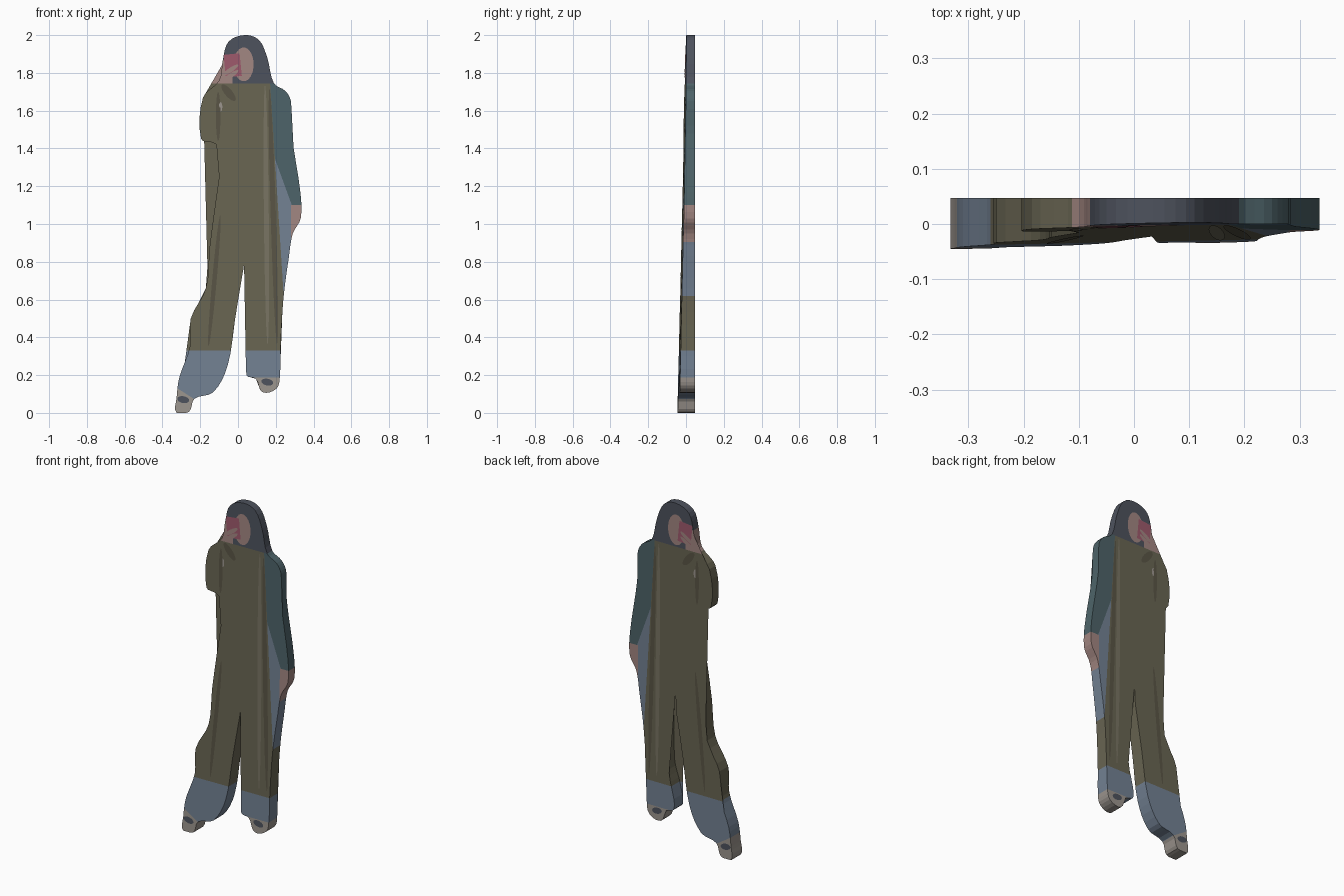
import bpy, bmesh
from math import cos, sin, tau
from mathutils import Vector

if "Cube" in bpy.data.objects:
    bpy.data.objects.remove(bpy.data.objects["Cube"])

BACK = 0.047
OLIVE, FOLD, PALE = (0.14, 0.13, 0.085), (0.1, 0.09, 0.06), (0.19, 0.175, 0.125)
TEAL, DENIM = (0.075, 0.125, 0.14), (0.17, 0.22, 0.29)
SKIN, HAIR, PINK, SHOE = (0.36, 0.24, 0.22), (0.075, 0.085, 0.11), (0.34, 0.1, 0.15), (0.33, 0.3, 0.27)

# Silhouette key points, clockwise from the crown
KEYS = [(0.035, 2), (0.11, 1.975), (0.155, 1.88), (0.19, 1.745), (0.25, 1.705), (0.28, 1.65), (0.284, 1.48),
        (0.33, 1.17), (0.332, 1.03), (0.29, 0.95), (0.27, 0.83), (0.24, 0.6), (0.225, 0.33), (0.222, 0.2),
        (0.205, 0.13), (0.13, 0.11), (0.095, 0.18), (0.045, 0.2), (0.06, 0.32), (0.093, 0.45), (0.088, 0.8),
        (0.055, 0.89), (0.03, 0.77), (-0.015, 0.5), (-0.055, 0.25), (-0.13, 0.11), (-0.23, 0.075), (-0.26, 0.005),
        (-0.325, 0), (-0.325, 0.08), (-0.31, 0.19), (-0.255, 0.35), (-0.25, 0.5), (-0.17, 0.66), (-0.15, 0.88),
        (-0.1, 1.25), (-0.08, 1.38), (-0.13, 1.43), (-0.195, 1.45), (-0.185, 1.67), (-0.1, 1.76), (-0.08, 1.87),
        (-0.05, 1.965)]


def smooth_loop(keys, steps=4):
    """Closed Hermite curve through the key points."""
    k = [Vector(p) for p in keys]
    n, out = len(k), []
    for i in range(n):
        a, b = k[i], k[(i + 1) % n]
        size = (b - a).length
        ta = (b - k[i - 1]).normalized() * size
        tb = (k[(i + 2) % n] - a).normalized() * size
        for s in range(steps):
            t = s / steps
            p = (a * (2*t**3 - 3*t*t + 1) + ta * (t**3 - 2*t*t + t)
                 + b * (3*t*t - 2*t**3) + tb * (t**3 - t*t))
            out.append((max(-0.337, min(0.337, p.x)), max(0, min(2, p.y))))
    return out


def slab(pts, lift=0.0, walls=True):
    """Sloping front face and flat back face (pts clockwise), with or without side walls."""
    bm = bmesh.new()
    front = [bm.verts.new((x, -0.039 + 0.02 * (x + z) - lift, z)) for x, z in pts]
    back = [bm.verts.new((x, BACK + lift, z)) for x, z in pts]
    bm.faces.new(front[::-1])
    bm.faces.new(back)
    if walls:
        for i in range(len(pts)):
            bm.faces.new((front[i - 1], front[i], back[i], back[i - 1]))
    bmesh.ops.triangulate(bm, faces=[f for f in bm.faces if len(f.verts) > 4])
    return bm


def cut(bm, p, q):
    """Split along the line p-q; returns the pieces left and right of it."""
    normal = (p[1] - q[1], 0, q[0] - p[0])
    pieces = []
    for left in (True, False):
        part = bm.copy()
        bmesh.ops.bisect_plane(part, geom=part.verts[:] + part.edges[:] + part.faces[:],
                               plane_co=(p[0], 0, p[1]), plane_no=normal, clear_inner=left, clear_outer=not left)
        pieces.append(part)
    return pieces


def level(bm, z):
    return cut(bm, (0, z), (1, z))


def upright(bm, x):
    return cut(bm, (x, 0), (x, 1))


def finish(name, bm, color):
    mesh = bpy.data.meshes.new(name)
    bm.to_mesh(mesh)
    mat = bpy.data.materials.new(name + "_colour")
    mat.diffuse_color = (*color, 1)
    mat.use_nodes = True
    mat.node_tree.nodes["Principled BSDF"].inputs["Base Color"].default_value = mat.diffuse_color
    mesh.materials.append(mat)
    bpy.context.collection.objects.link(bpy.data.objects.new(name, mesh))


def patch(name, color, x, z, rx, rz, tilt=0.0, sides=20, lift=0.001):
    """Flat oval (or box, with 4 sides) laid on the front and back."""
    pts = []
    for i in range(sides):
        a = -tau * (i + 0.5) / sides
        u, v = rx * cos(a), rz * sin(a)
        pts.append((x + u * cos(tilt) - v * sin(tilt), z + u * sin(tilt) + v * cos(tilt)))
    finish(name, slab(pts, lift, False), color)


# Cut the figure along the garment seams
figure = slab(smooth_loop(KEYS))
head, body = level(figure, 1.745)
body, lower = level(body, 0.33)
overalls, side = cut(body, (0.243, 0.6), (0.17, 1.745))
side_up, side_low = level(side, 1.1)
arm_jeans, arm = cut(side_up, (0.285, 1.1), (0.205, 1.32))
thigh, hand = upright(side_low, 0.28)
left, right = upright(lower, 0)
left_cuff, left_shoe = cut(left, (-0.305, 0.12), (-0.235, 0.075))
right_cuff, right_shoe = level(right, 0.187)
hand_side, hair = upright(head, -0.03)
hair_side, raised_hand = level(hand_side, 1.87)

for name, bm, color in [
        ("hair", hair, HAIR), ("hair_side", hair_side, HAIR), ("raised_hand", raised_hand, SKIN),
        ("overalls", overalls, OLIVE), ("long_sleeve", arm, TEAL), ("lowered_hand", hand, SKIN),
        ("jeans_hip", arm_jeans, DENIM), ("jeans_thigh", thigh, DENIM),
        ("left_cuff", left_cuff, DENIM), ("right_cuff", right_cuff, DENIM),
        ("left_shoe", left_shoe, SHOE), ("right_shoe", right_shoe, SHOE)]:
    finish(name, bm, color)

# Face, phone and fingers
patch("face", SKIN, 0.03, 1.845, 0.053, 0.09)
patch("phone", PINK, -0.028, 1.84, 0.06, 0.085, 0.1, 4, 0.002)
for i in range(2):
    patch(f"finger_{i}", SKIN, -0.04, 1.785 + 0.03 * i, 0.05, 0.012, 0.6, lift=0.003)

# Cloth folds, button and shoe toes
patch("pale_fold", PALE, 0.15, 1.05, 0.013, 0.69, 0.01)
patch("side_fold", FOLD, 0.187, 1.04, 0.014, 0.68, 0.03)
patch("leg_fold", FOLD, -0.125, 0.7, 0.012, 0.35, -0.09)
patch("collar_fold", FOLD, -0.05, 1.695, 0.02, 0.055, 0.7)
patch("sleeve_fold", FOLD, -0.105, 1.57, 0.012, 0.13)
patch("button", SHOE, -0.092, 1.62, 0.009, 0.025)
for name, x, z in [("left_shoe_toe", -0.29, 0.07), ("right_shoe_toe", 0.155, 0.163)]:
    patch(name, HAIR, x, z, 0.032, 0.018, -0.2)
